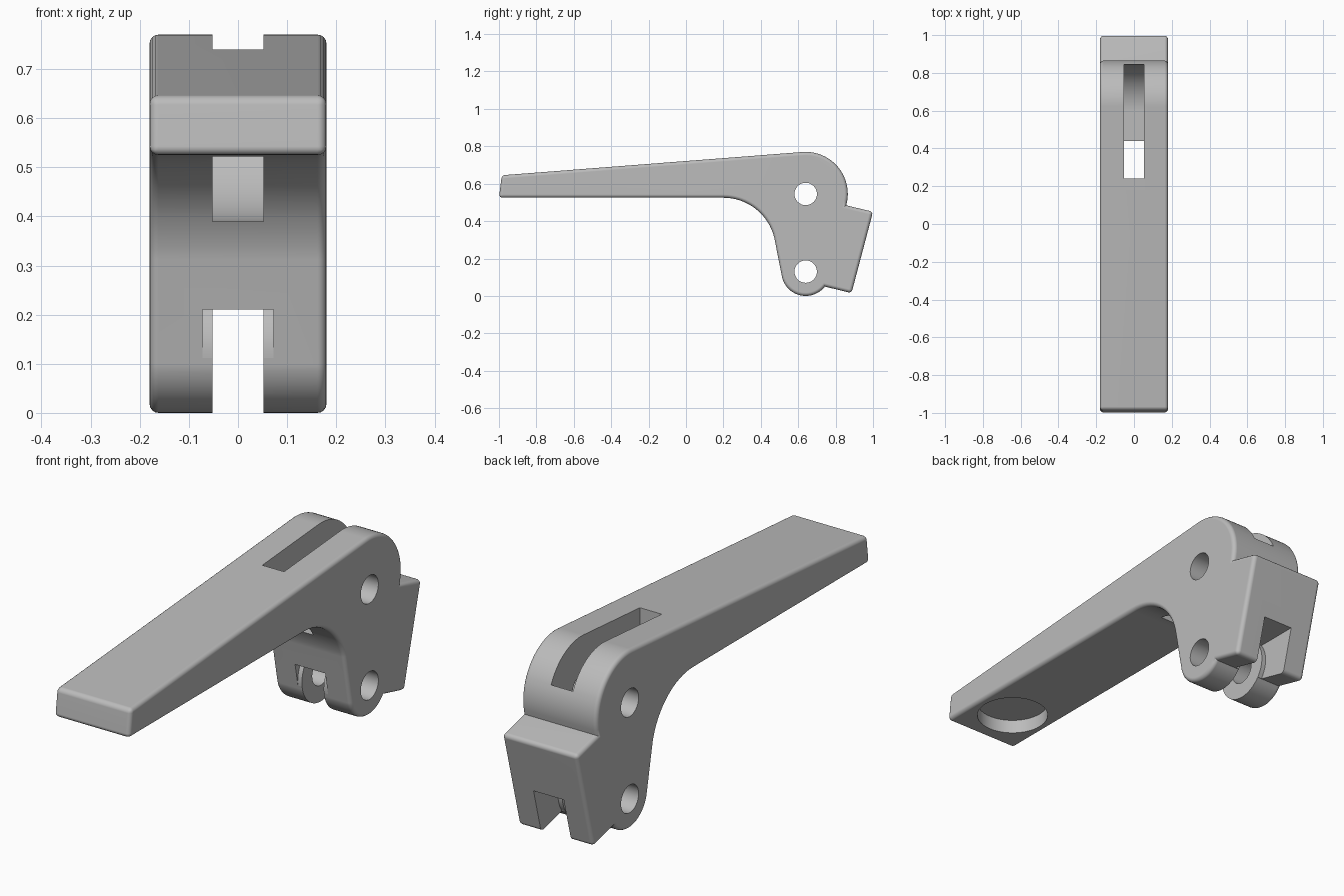
import bpy, bmesh
from math import cos, sin, radians

if "Cube" in bpy.data.objects:
    bpy.data.objects.remove(bpy.data.objects["Cube"], do_unlink=True)

HALF_WIDTH = 0.18
UPPER_PIN = (0.64, 0.545)
LOWER_PIN = (0.64, 0.13)
EDGE = 0.018

grey = bpy.data.materials.new("plain grey")
grey.use_nodes = True
grey.diffuse_color = (0.5, 0.5, 0.5, 1)
grey.node_tree.nodes["Principled BSDF"].inputs["Base Color"].default_value = (0.5, 0.5, 0.5, 1)


def arc(centre, radius, start, end, steps):
    """Points on a circle in the side plane, angles in degrees."""
    angles = [radians(start + (end - start) * i / steps) for i in range(steps + 1)]
    return [(centre[0] + radius * cos(a), centre[1] + radius * sin(a)) for a in angles]


def extrude_profile(name, points, half, rounded=False):
    """Extrude a side profile across x, optionally rounding its outer edges."""
    bm = bmesh.new()
    face = bm.faces.new([bm.verts.new((-half, y, z)) for y, z in points])
    grown = bmesh.ops.extrude_face_region(bm, geom=[face])["geom"]
    for v in grown:
        if isinstance(v, bmesh.types.BMVert):
            v.co.x = half
    bmesh.ops.recalc_face_normals(bm, faces=bm.faces)
    if rounded:
        edges = [e for e in bm.edges if e.calc_face_angle_signed() > 0.6]
        bmesh.ops.bevel(bm, geom=edges, offset=EDGE, segments=4, profile=0.5,
                        affect='EDGES', clamp_overlap=False)
    mesh = bpy.data.meshes.new(name)
    bm.to_mesh(mesh)
    bm.free()
    mesh.materials.append(grey)
    obj = bpy.data.objects.new(name, mesh)
    bpy.context.collection.objects.link(obj)
    return obj


def apply_modifier(obj, mod):
    bpy.context.view_layer.objects.active = obj
    bpy.ops.object.modifier_apply(modifier=mod.name)


def cut(obj, cutter):
    mod = obj.modifiers.new("cut", 'BOOLEAN')
    mod.operation = 'DIFFERENCE'
    mod.solver = 'EXACT'
    mod.object = cutter
    apply_modifier(obj, mod)
    bpy.data.objects.remove(cutter, do_unlink=True)


# Lever body: handle, inner curve, lower lug, back block, rounded head
outline = [(-1, 0.525)]
outline += arc((0.2, 0.245), 0.28, 90, 14, 16)
outline += arc(LOWER_PIN, 0.13, 194, 322, 20)
outline += [(0.885, 0.015), (1, 0.45), (0.857, 0.484)]
outline += arc(UPPER_PIN, 0.225, -10, 94.4, 24)
outline += [(-0.985, 0.645)]
lever = extrude_profile("lever_body", outline, HALF_WIDTH, rounded=True)

# Pin holes through the head and the lug
for pin in (UPPER_PIN, LOWER_PIN):
    cut(lever, extrude_profile("pin_cutter", arc(pin, 0.06, 0, 348.75, 31), 0.4))

# Head slot, with a floor that sweeps up to the back
slot = [(0.24, 1), (0.24, 0.39)] + arc((0.6, 0.635), 0.245, 270, 360, 16) + [(0.845, 1)]
cut(lever, extrude_profile("head_slot_cutter", slot, 0.052))

# Lug slot, open at the bottom, front and back
lug_slot = [(0.3, -0.1), (1.2, -0.1), (1.2, 0.21), (0.3, 0.21)]
cut(lever, extrude_profile("lug_slot_cutter", lug_slot, 0.052))

# Wider pockets in front of and behind the round bosses
front = [(0.4, 0.21)] + arc(LOWER_PIN, 0.13, 142, 188, 8) + [(0.4, 0.1)]
back = arc(LOWER_PIN, 0.13, 38, -36, 14) + [(0.74, -0.1), (1.2, -0.1), (1.2, 0.21)]
for profile in (front, back):
    cut(lever, extrude_profile("pocket_cutter", profile, 0.072))

# Round recess under the handle tip
bpy.ops.mesh.primitive_cylinder_add(vertices=48, radius=0.147, depth=0.2,
                                    location=(0, -0.79, 0.485))
cut(lever, bpy.context.object)

# Smooth shading with clean flat sides
bpy.ops.object.select_all(action='DESELECT')
lever.select_set(True)
bpy.context.view_layer.objects.active = lever
bpy.ops.object.shade_smooth_by_angle(angle=radians(32))
weighted = lever.modifiers.new("weighted_normals", 'WEIGHTED_NORMAL')
weighted.keep_sharp = True
